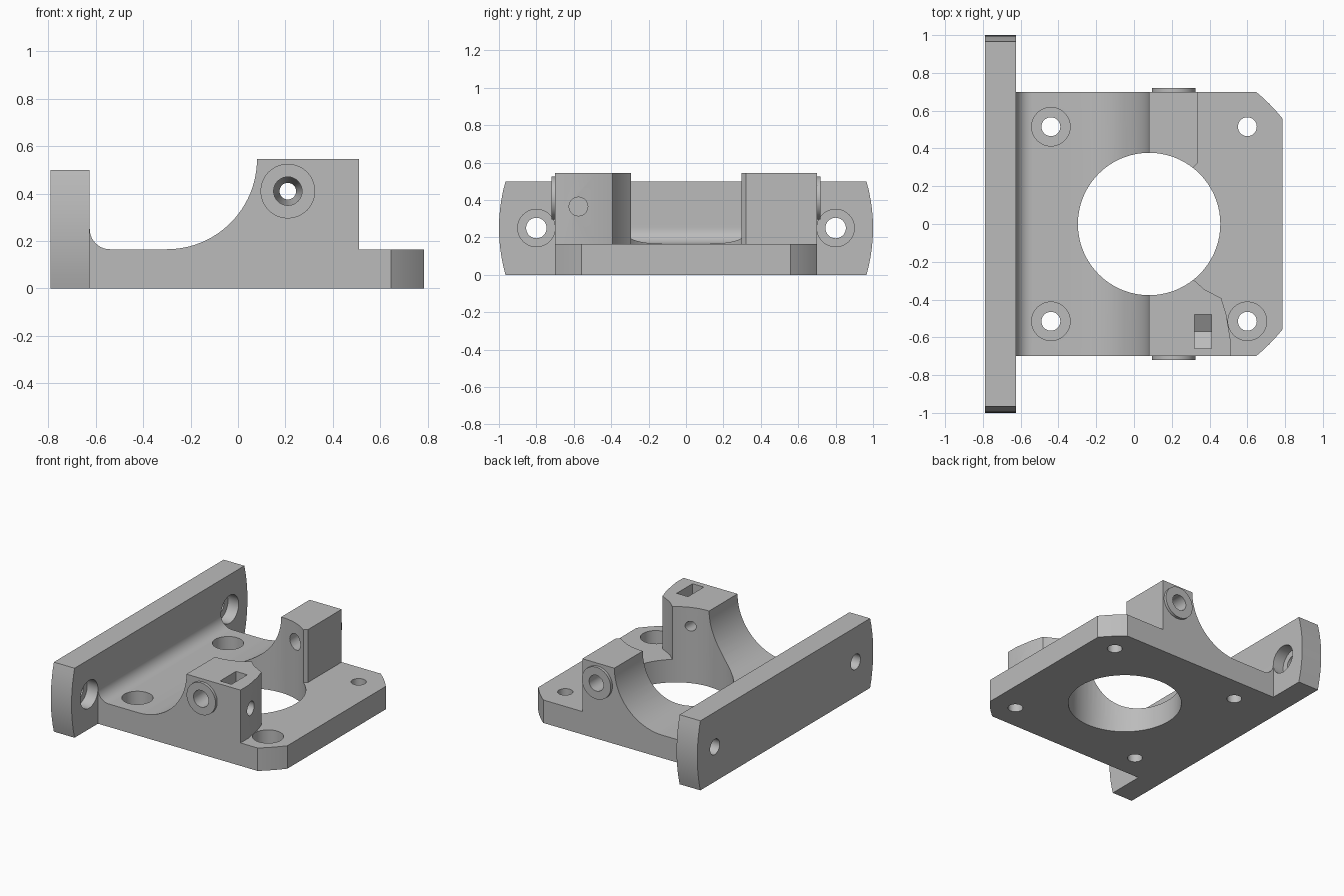
import bpy, bmesh
from math import sin, cos, radians
from mathutils import Vector

cube = bpy.data.objects.get("Cube")
if cube:
    bpy.data.objects.remove(cube, do_unlink=True)

grey = bpy.data.materials.new("plain grey")
grey.use_nodes = True
COLOUR = (0.5, 0.5, 0.5, 1)
grey.diffuse_color = COLOUR
grey.node_tree.nodes["Principled BSDF"].inputs["Base Color"].default_value = COLOUR


def place(axis, u, v, d):
    """Turn a 2D profile point and a depth along an axis into a 3D point."""
    return Vector({"x": (d, u, v), "y": (u, d, v), "z": (u, v, d)}[axis])


def loft(name, axis, rings):
    """Solid through rings of 2D points, each given as (points, depth)."""
    bm = bmesh.new()
    loops = [[bm.verts.new(place(axis, u, v, d)) for u, v in pts] for pts, d in rings]
    n = len(loops[0])
    bm.faces.new(loops[0])
    bm.faces.new(loops[-1])
    for a, b in zip(loops, loops[1:]):
        for i in range(n):
            j = (i + 1) % n
            bm.faces.new((a[i], a[j], b[j], b[i]))
    bmesh.ops.recalc_face_normals(bm, faces=bm.faces)
    mesh = bpy.data.meshes.new(name)
    bm.to_mesh(mesh)
    bm.free()
    mesh.materials.append(grey)
    obj = bpy.data.objects.new(name, mesh)
    bpy.context.collection.objects.link(obj)
    return obj


def prism(name, axis, pts, a, b):
    return loft(name, axis, [(pts, a), (pts, b)])


def arc(cu, cv, r, start, end, steps):
    angles = [radians(start + (end - start) * i / steps) for i in range(steps + 1)]
    return [(cu + r * cos(t), cv + r * sin(t)) for t in angles]


def circle(cu, cv, r, n=48):
    return arc(cu, cv, r, 0, 360, n)[:-1]


def rod(name, axis, cu, cv, r, a, b, n=48):
    return prism(name, axis, circle(cu, cv, r, n), a, b)


def combine(tool, operation):
    """Apply one boolean to the bracket and discard the tool."""
    mod = bracket.modifiers.new(tool.name, "BOOLEAN")
    mod.operation = operation
    mod.solver = "EXACT"
    mod.object = tool
    bpy.context.view_layer.objects.active = bracket
    bpy.ops.object.modifier_apply(modifier=mod.name)
    bpy.data.objects.remove(tool, do_unlink=True)


def cut(tool):
    combine(tool, "DIFFERENCE")


def join(tool):
    combine(tool, "UNION")


PLATE, TOP, HALF = 0.165, 0.545, 0.70
HUB = 0.08

# Body: one side profile with fillet, saddle curve and raised end
profile = [(-0.7, 0), (0.785, 0), (0.785, TOP)]
profile += arc(-0.3, TOP, 0.38, 0, -90, 24)
profile += arc(-0.54, 0.25, 0.085, -90, -180, 10)
profile += [(-0.7, 0.25)]
bracket = prism("mounting_bracket", "y", profile, -HALF, HALF)

# Carve the raised end down to two clamp blocks of different lengths
carve = [(0.1, -0.2), (0.313, -0.293), (0.371, -0.345), (0.462, -0.393),
         (0.488, -0.477), (0.51, -0.61), (0.51, -0.8), (0.9, -0.8),
         (0.9, 0.8), (0.335, 0.8), (0.335, 0.32), (0.31, 0.295), (0.1, 0.2)]
cut(prism("block_carve", "z", carve, PLATE, 1))

# Rounded corner cuts of the base plate
for side in (-1, 1):
    corner = arc(HUB, 0, 0.9, 36, 54, 8) + [(0.85, 0.8)]
    cut(prism("corner_cut", "z", [(x, side * y) for x, y in corner], -0.1, 1))

# Upright flange with bowed ends
heights = [0.5 * i / 10 for i in range(11)]
bow = [(1 - 0.035 * ((z - 0.25) / 0.25) ** 2, z) for z in heights]
flange = bow + [(-y, z) for y, z in reversed(bow)]
join(prism("flange", "x", flange, -0.79, -0.625))

# Round bosses on the outer sides of the blocks
for side in (-1, 1):
    join(rod("boss", "y", 0.21, 0.41, 0.115, side * 0.6, side * 0.72))

# Large central opening
cut(rod("hub_hole", "z", HUB, 0, 0.377, -0.1, 1, 72))

# Screw holes in the plate; all but one are counterbored
for x in (-0.44, 0.6):
    for y in (-0.515, 0.515):
        cut(rod("plate_hole", "z", x, y, 0.05, -0.1, 1, 32))
        if x < 0 or y < 0:
            cut(rod("plate_counterbore", "z", x, y, 0.102, 0.06, 1))

# Counterbored holes in the flange
for y in (-0.8, 0.8):
    cut(rod("flange_hole", "x", y, 0.25, 0.055, -1, -0.5, 32))
    cut(rod("flange_counterbore", "x", y, 0.25, 0.1, -0.71, -0.5))

# Clamp bores: tapered in the front block, straight in the rear one
wide, narrow = circle(0.21, 0.41, 0.06, 32), circle(0.21, 0.41, 0.035, 32)
cut(loft("front_bore", "y", [(wide, -0.8), (wide, -0.62), (narrow, -0.5), (narrow, -0.1)]))
cut(rod("rear_bore", "y", 0.21, 0.41, 0.057, 0.1, 0.8, 32))

# Nut slot with pointed floor, and its cross hole
slot = [(-0.66, 0.8), (-0.66, 0.313), (-0.57, 0.26), (-0.48, 0.313), (-0.48, 0.8)]
cut(prism("nut_slot", "x", slot, 0.32, 0.41))
cut(rod("cross_hole", "x", -0.575, 0.365, 0.05, 0.28, 0.6, 32))

# Smooth the curved walls, keep the edges crisp
bpy.ops.object.select_all(action="DESELECT")
bracket.select_set(True)
bpy.context.view_layer.objects.active = bracket
bpy.ops.object.shade_smooth_by_angle(angle=radians(25))
